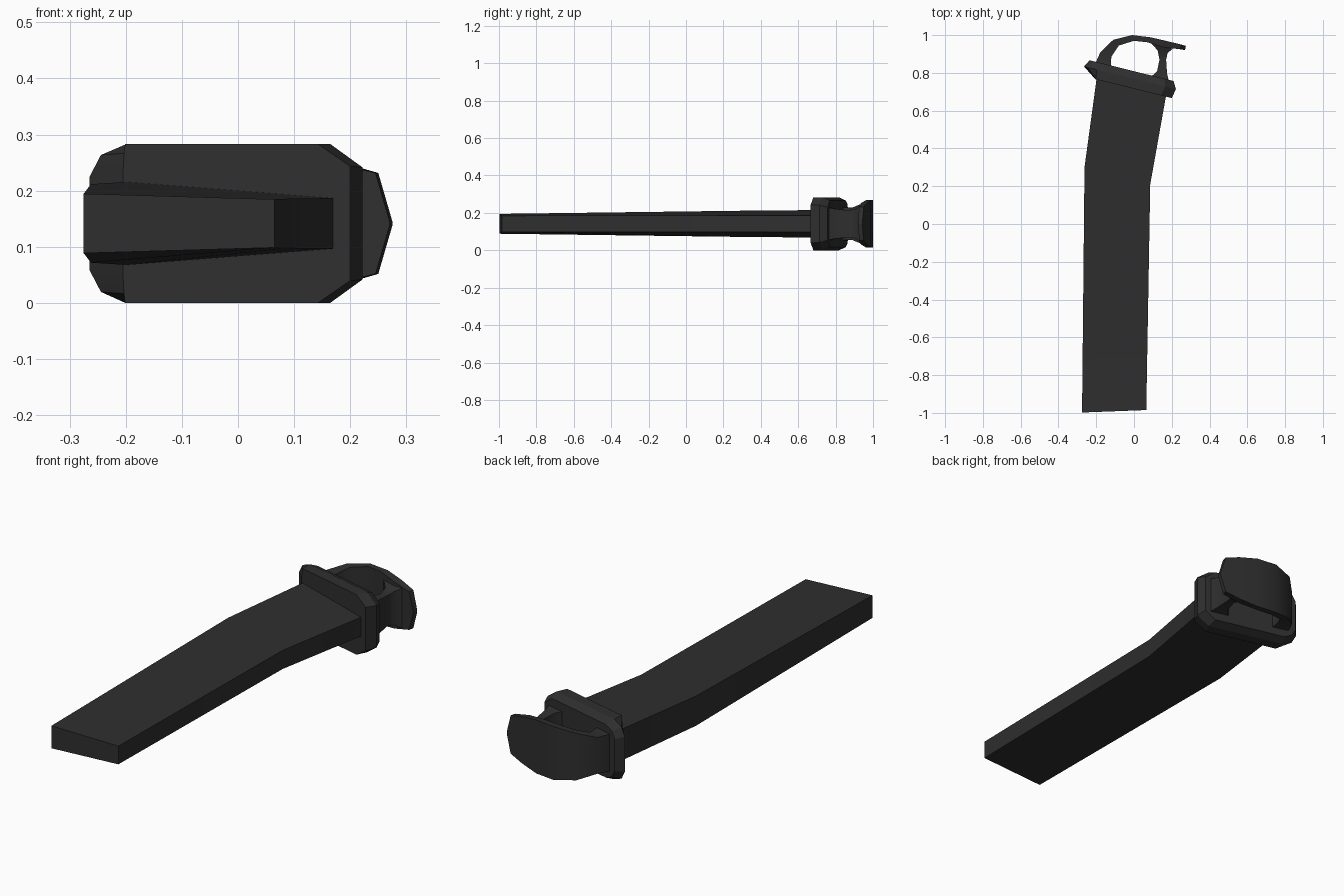
import bpy, bmesh
from mathutils import Vector

ZC = 0.1415                       # mid height of every part
U = Vector((0.971, -0.24, 0))     # tilted axis across the collar
N = Vector((0.24, 0.971, 0))      # tilted axis through the collar

mat = bpy.data.materials.new("charcoal_black")
mat.diffuse_color = (0.028, 0.028, 0.028, 1)


def loft(name, rings, smooth=30):
    """Skin a list of equal-length rings and cap both ends."""
    bm = bmesh.new()
    vs = [[bm.verts.new(p) for p in r] for r in rings]
    n = len(rings[0])
    for a, b in zip(vs, vs[1:]):
        for i in range(n):
            j = (i + 1) % n
            bm.faces.new((a[i], a[j], b[j], b[i]))
    bm.faces.new(vs[0])
    bm.faces.new(vs[-1])
    bmesh.ops.remove_doubles(bm, verts=bm.verts, dist=0.0005)
    bmesh.ops.recalc_face_normals(bm, faces=bm.faces)
    me = bpy.data.meshes.new(name)
    bm.to_mesh(me)
    bm.free()
    me.materials.append(mat)
    ob = bpy.data.objects.new(name, me)
    bpy.context.collection.objects.link(ob)
    bpy.context.view_layer.objects.active = ob
    ob.select_set(True)
    bpy.ops.object.shade_smooth_by_angle(angle=smooth * 3.14159 / 180)
    ob.select_set(False)
    return ob


def bar_ring(x1, y1, h1, x2, y2, h2):
    """Four-sided section from edge 1 to edge 2, mirrored about mid height."""
    return [(x1, y1, ZC + h1), (x2, y2, ZC + h2), (x2, y2, ZC - h2), (x1, y1, ZC - h1)]


# long bent body, thicker on its left edge
loft("bent_body", [
    bar_ring(-0.275, -0.998, 0.053, 0.065, -0.985, 0.043),
    bar_ring(-0.262, 0.30, 0.070, 0.086, 0.21, 0.044),
    bar_ring(-0.198, 0.77, 0.074, 0.168, 0.67, 0.045),
    bar_ring(-0.192, 0.79, 0.074, 0.173, 0.69, 0.045),
])


# faceted collar: half outline (u, half height) at three depths
def collar_ring(v, half):
    full = [(u, h) for u, h in half] + [(u, -h) for u, h in reversed(half)]
    return [U * u + N * v + Vector((0, 0, ZC + h)) for u, h in full]


loft("collar", [
    collar_ring(0.695, [(-0.383, 0.09), (-0.381, 0.125), (-0.379, 0.1415), (-0.025, 0.1415), (0.034, 0.102)]),
    collar_ring(0.746, [(-0.457, 0.083), (-0.436, 0.122), (-0.389, 0.1415), (-0.015, 0.1415), (0.044, 0.100)]),
    collar_ring(0.785, [(-0.436, 0.075), (-0.418, 0.108), (-0.380, 0.125), (-0.028, 0.125), (0.022, 0.088)]),
], 20)

# curved hook band: outer x, y, inner x, y, half width
band = [
    (-0.215, 0.83, -0.115, 0.81, 0.095),
    (-0.200, 0.86, -0.122, 0.845, 0.088),
    (-0.178, 0.91, -0.120, 0.885, 0.085),
    (-0.110, 0.975, -0.080, 0.945, 0.110),
    (-0.010, 1.00, 0.000, 0.970, 0.126),
    (0.090, 0.988, 0.070, 0.962, 0.126),
    (0.180, 0.967, 0.160, 0.935, 0.110),
    (0.250, 0.950, 0.245, 0.925, 0.090),
    (0.275, 0.943, 0.270, 0.921, 0.004),
]
loft("hook_band", [bar_ring(a, b, w, c, d, w) for a, b, c, d, w in band], 40)

# waisted post joining band and collar
post = [
    (0.185, 0.755, 0.085, 0.775, 0.088),
    (0.175, 0.795, 0.122, 0.808, 0.080),
    (0.170, 0.87, 0.135, 0.87, 0.072),
    (0.178, 0.905, 0.125, 0.92, 0.078),
    (0.205, 0.928, 0.085, 0.962, 0.095),
]
loft("hook_post", [bar_ring(a, b, w, c, d, w) for a, b, c, d, w in post], 40)
